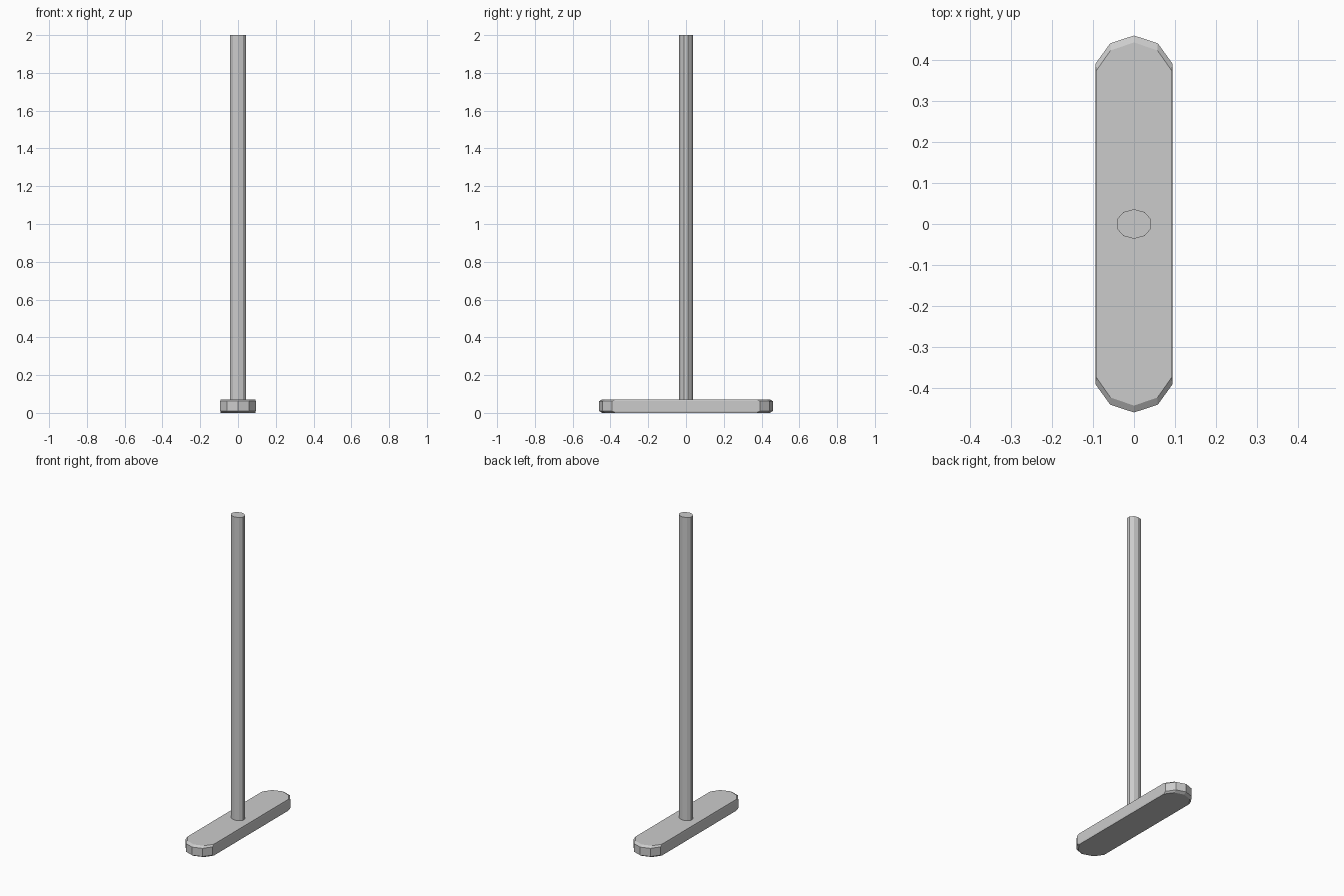
import bpy
import bmesh
from math import sin, cos, pi

cube = bpy.data.objects.get("Cube")
if cube:
    bpy.data.objects.remove(cube, do_unlink=True)

SIDES = 10

grey = bpy.data.materials.new("light grey metal")
grey.use_nodes = True
grey.diffuse_color = (0.6, 0.6, 0.6, 1)
grey.node_tree.nodes["Principled BSDF"].inputs["Base Color"].default_value = (0.6, 0.6, 0.6, 1)


def ring(rx, ry, z, stretch=0.0):
    """Ten-sided outline with a corner on the y axis, pulled apart along y by stretch."""
    points = []
    for i in range(SIDES):
        a = 2 * pi * i / SIDES
        y = ry * cos(a)
        points.append((rx * sin(a), y + (stretch if y > 0 else -stretch), z))
    return points


def loft(name, rings):
    """Join a stack of outlines into a closed flat-shaded solid."""
    bm = bmesh.new()
    loops = [[bm.verts.new(p) for p in r] for r in rings]
    for low, high in zip(loops, loops[1:]):
        for i in range(SIDES):
            j = (i + 1) % SIDES
            bm.faces.new((low[i], low[j], high[j], high[i]))
    bm.faces.new(loops[0])
    bm.faces.new(loops[-1])
    bmesh.ops.recalc_face_normals(bm, faces=bm.faces)
    mesh = bpy.data.meshes.new(name)
    bm.to_mesh(mesh)
    bm.free()
    mesh.materials.append(grey)
    obj = bpy.data.objects.new(name, mesh)
    bpy.context.collection.objects.link(obj)
    return obj


# Long foot with rounded ends and softened top and bottom rims
HEIGHT, RIM = 0.072, 0.01
foot_levels = [(0, True), (RIM, False), (HEIGHT - RIM, False), (HEIGHT, True)]
loft("foot", [ring(0.097, 0.1, z, 0.343) if inset else ring(0.099, 0.1, z, 0.36)
              for z, inset in foot_levels])

# Upright pole, slightly wider than deep
loft("pole", [ring(0.044, 0.036, HEIGHT - RIM), ring(0.044, 0.036, 2.0)])
